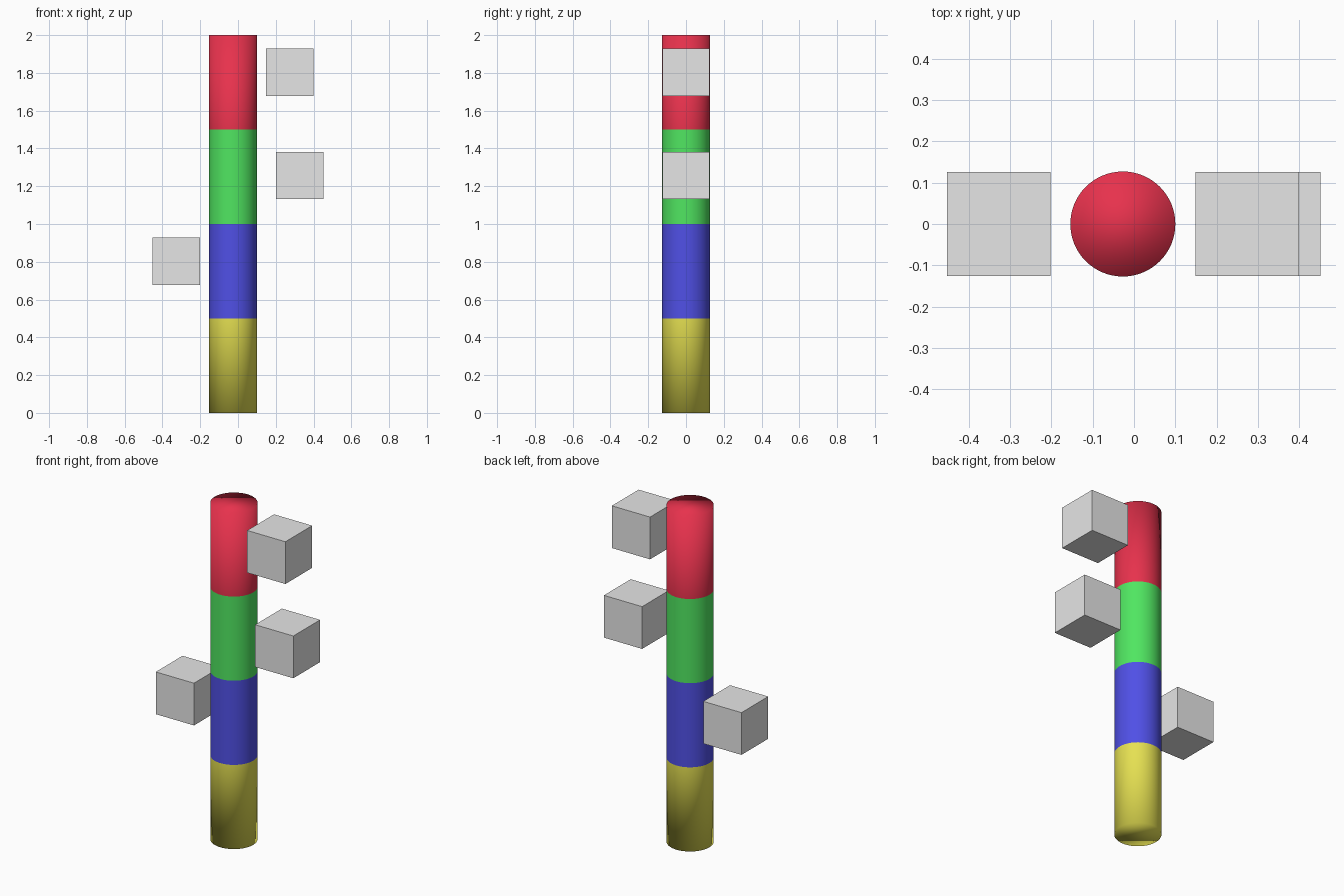
import bpy, bmesh, math

if "Cube" in bpy.data.objects:
    bpy.data.objects.remove(bpy.data.objects["Cube"])


def lin(c):
    c /= 255
    return c / 12.92 if c <= 0.04045 else ((c + 0.055) / 1.055) ** 2.4


def material(name, rgb):
    m = bpy.data.materials.new(name)
    m.diffuse_color = (*[lin(c) for c in rgb], 1)
    m.use_nodes = True
    m.node_tree.nodes["Principled BSDF"].inputs["Base Color"].default_value = m.diffuse_color
    return m


# Band colours from the ground up, then the block colour
bands = [material("yellow", (230, 225, 82)), material("blue", (80, 80, 230)),
         material("green", (80, 230, 97)), material("red", (240, 52, 80))]
grey = material("light grey", (230, 230, 230))


def add_object(name, bm, mats):
    mesh = bpy.data.meshes.new(name)
    bm.normal_update()
    bm.to_mesh(mesh)
    bm.free()
    for m in mats:
        mesh.materials.append(m)
    obj = bpy.data.objects.new(name, mesh)
    bpy.context.collection.objects.link(obj)
    return obj


# Banded pole: one smooth cylinder with a ring at each colour change
SIDES, RADIUS, BAND, POLE_X = 64, 0.127, 0.5, -0.027
bm = bmesh.new()
rings = []
for level in range(len(bands) + 1):
    rings.append([bm.verts.new((POLE_X + RADIUS * math.cos(a), RADIUS * math.sin(a), level * BAND))
                  for a in (2 * math.pi * i / SIDES for i in range(SIDES))])
for level, (low, high) in enumerate(zip(rings, rings[1:])):
    for i in range(SIDES):
        j = (i + 1) % SIDES
        bm.faces.new((low[i], low[j], high[j], high[i])).material_index = level
bm.faces.new(rings[0][::-1]).material_index = 0
bm.faces.new(rings[-1]).material_index = len(bands) - 1
for f in bm.faces:
    f.smooth = True
add_object("banded_pole", bm, bands)

# Floating blocks beside the pole
for name, x, z in (("upper_right_block", 0.274, 1.803),
                   ("middle_right_block", 0.326, 1.257),
                   ("lower_left_block", -0.327, 0.802)):
    bm = bmesh.new()
    bmesh.ops.create_cube(bm, size=0.251)
    add_object(name, bm, [grey]).location = (x, 0, z)
